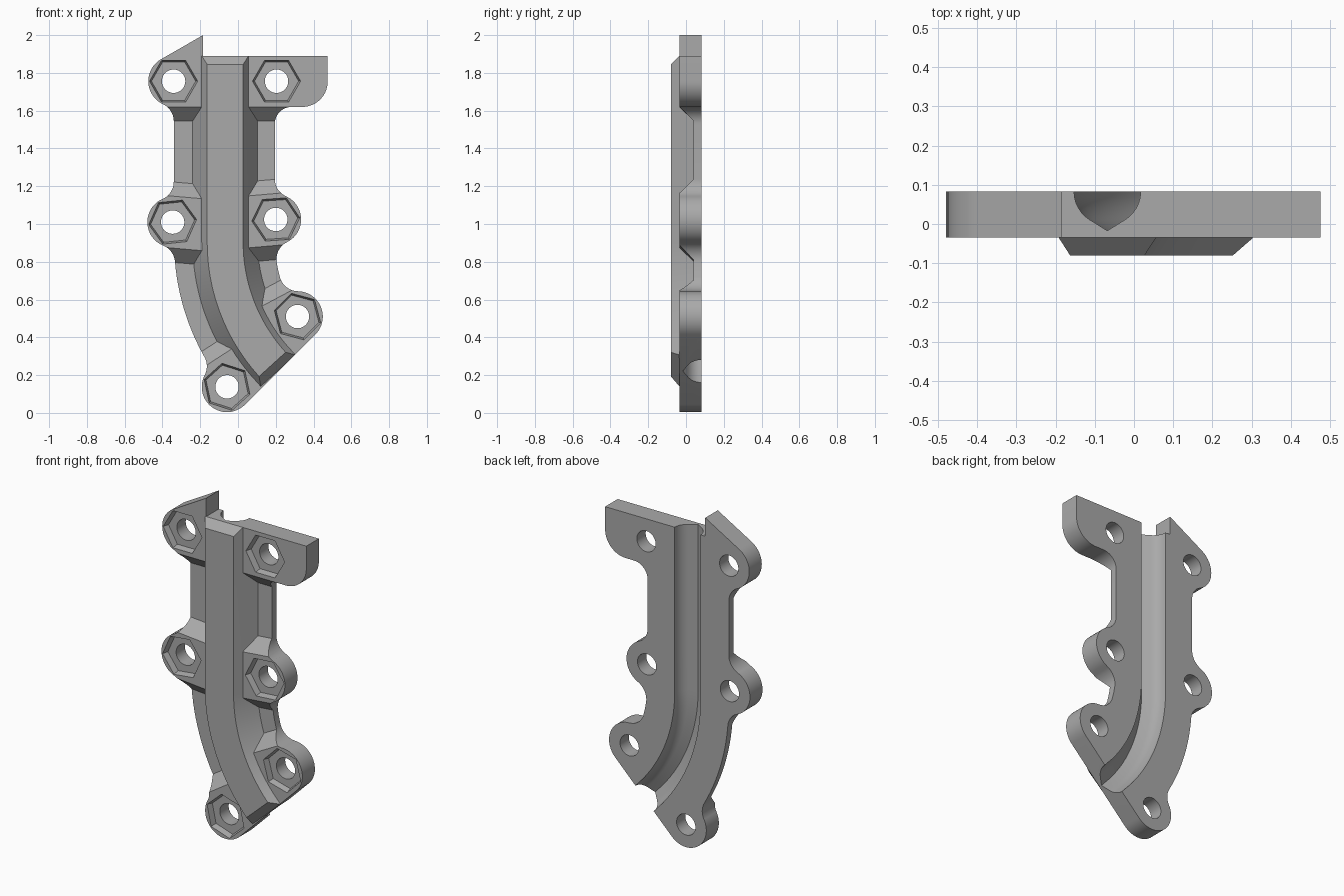
import bpy, bmesh, math
from math import cos, sin, radians
from mathutils import Matrix, Vector

if "Cube" in bpy.data.objects:
    bpy.data.objects.remove(bpy.data.objects["Cube"])

BACK, FLANGE, PAD, RIDGE = 0.083, 0.04, -0.035, -0.08   # depth levels along y
LOBE, FILLET, HOLE = 0.134, 0.1, 0.062
BEND, BEND_R = (0.892, 0.903), 0.96                     # centre line of the channel

# Bolt positions: centre, hex turn, pad tilt, pad reach above and below
A, B, C = (-0.341, 1.756), (0.204, 1.756), (-0.346, 1.01)
D, E, F = (0.20, 1.024), (0.315, 0.51), (-0.058, 0.138)
BOLTS = [(A, 0, 0, 0.5, 0.136), (B, 0, 0, 0.5, 0.136),
         (C, 6, -5, 0.137, 0.137), (D, 4, 5, 0.137, 0.137),
         (E, -15, 28, 0.137, 0.4), (F, -18, 33, 0.155, 0.4)]


def make(name, bm):
    bmesh.ops.recalc_face_normals(bm, faces=bm.faces)
    mesh = bpy.data.meshes.new(name)
    bm.to_mesh(mesh)
    bm.free()
    obj = bpy.data.objects.new(name, mesh)
    bpy.context.collection.objects.link(obj)
    return obj


def loft(name, rings):
    """Skin a list of closed rings and cap both ends."""
    bm = bmesh.new()
    rows = [[bm.verts.new(p) for p in ring] for ring in rings]
    for a, b in zip(rows, rows[1:]):
        for i in range(len(a)):
            j = (i + 1) % len(a)
            bm.faces.new((a[i], a[j], b[j], b[i]))
    bm.faces.new(rows[0])
    bm.faces.new(rows[-1])
    return make(name, bm)


def arc(centre, r, start, end, step=6):
    n = max(2, round(abs(end - start) / step))
    angles = [radians(start + (end - start) * i / n) for i in range(n + 1)]
    return [(centre[0] + r * cos(a), centre[1] + r * sin(a)) for a in angles]


def sweep(name, profile):
    """Sweep (offset, y, end extension) points along the channel path."""
    x0 = BEND[0] - BEND_R
    frames = [(Vector((x0, 0, 1.845)), 180)]
    steps = 24
    for i in range(steps + 1):
        ang = 180 + 42.3 * i / steps
        a = radians(ang)
        frames.append((Vector((BEND[0] + BEND_R * cos(a), 0, BEND[1] + BEND_R * sin(a))), ang))
    rings = []
    for k, (pos, ang) in enumerate(frames):
        a = radians(ang)
        side, ahead = Vector((cos(a), 0, sin(a))), Vector((-sin(a), 0, cos(a)))
        sign = -1 if k == 0 else (1 if k == len(frames) - 1 else 0)
        rings.append([pos + side * w + Vector((0, y, 0)) + ahead * (e * sign)
                      for w, y, e in profile])
    return loft(name, rings)


def tapered(name, centre, n, turn, r0, r1, y0, y1):
    """Round or hexagonal cutter along y."""
    def ring(r, y):
        return [(centre[0] + r * cos(radians(turn + 360 * i / n)), y,
                 centre[1] + r * sin(radians(turn + 360 * i / n))) for i in range(n)]
    return loft(name, [ring(r0, y0), ring(r1, y1)])


def combine(obj, other, operation):
    mod = obj.modifiers.new(operation, 'BOOLEAN')
    mod.operation, mod.solver, mod.object = operation, 'EXACT', other
    bpy.context.view_layer.update()
    graph = bpy.context.evaluated_depsgraph_get()
    mesh = bpy.data.meshes.new_from_object(obj.evaluated_get(graph))
    obj.modifiers.clear()
    obj.data = mesh
    bpy.data.objects.remove(other)


# Thin flange slab, trimmed to the outline later
bm = bmesh.new()
bmesh.ops.create_cube(bm, size=1, matrix=Matrix.Translation((0, FLANGE + 0.1, 1))
                      @ Matrix.Diagonal((2, 0.2, 3, 1)))
body = make("channel_bracket", bm)

# Sloped bolt pads
DEEP = 0.06
for centre, turn, tilt, up, down in BOLTS:
    t = radians(tilt)
    along, across = Vector((cos(t), 0, sin(t))), Vector((-sin(t), 0, cos(t)))
    origin = Vector((centre[0], 0, centre[1]))
    out = -1 if centre in (A, C, F) else 1
    spread = DEEP - PAD
    section = [(up, PAD), (-down, PAD), (-down - spread, DEEP), (up + spread, DEEP)]
    pad = loft("pad", [[origin + along * (out * d) + across * s + Vector((0, y, 0))
                        for s, y in section] for d in (-0.25, 0.32)])
    combine(body, pad, 'UNION')

# Raised ridge with bevelled ends
drop = DEEP - RIDGE
ridge = sweep("ridge", [(-0.095, RIDGE, 0), (0.095, RIDGE, 0),
                        (0.185, DEEP, drop), (-0.185, DEEP, drop)])
combine(body, ridge, 'UNION')

# Outline: lobes joined by concave fillets and curved flange edges
inner, outer = BEND_R - 0.265, BEND_R + 0.27
outline = (arc(E, LOBE, -45, 89) + arc((0.3185, 0.744), FILLET, 269, 195.5)
           + arc(BEND, inner, 195, 189, 2)
           + arc((0.3037, 0.814), FILLET, 188.6, 116.3) + arc(D, LOBE, -63, 66)
           + arc((0.295, 1.238), FILLET, 246, 180)
           + arc((0.285, 1.53), 0.09, 180, 90)
           + arc((0.34, 1.755), 0.135, -90, 0)
           + [(0.475, 1.89), (-0.185, 1.89), (-0.185, 2.0)]
           + arc(A, LOBE, 120, 245) + arc((-0.44, 1.544), FILLET, 64.5, 0)
           + arc((-0.44, 1.224), FILLET, 0, -66) + arc(C, LOBE, 114, 248)
           + arc((-0.4334, 0.793), FILLET, 67.5, 4.7)
           + arc(BEND, outer, 185, 209.3, 2)
           + arc((-0.265, 0.247), FILLET, 29.6, -27.5) + arc(F, LOBE, 152.5, 315))
trim = loft("outline", [[(x, y, z) for x, z in outline] for y in (-0.2, BACK)])
combine(body, trim, 'INTERSECT')

# Pointed round groove along the back
GROOVE = 0.085
half = [(GROOVE * cos(radians(a)), BACK - GROOVE * sin(radians(a)))
        for a in (0, 10, 20, 30, 40, 50, 58)]
section = ([(GROOVE, BACK + 0.1)] + half + [(0, BACK - 0.1)]
           + [(-w, y) for w, y in reversed(half)] + [(-GROOVE, BACK + 0.1)])
combine(body, sweep("groove", [(w, y, 0.25) for w, y in section]), 'DIFFERENCE')

# Bolt holes and hexagonal nut seats
for centre, turn, *_ in BOLTS:
    combine(body, tapered("hole", centre, 40, 0, HOLE, HOLE, -0.3, 0.3), 'DIFFERENCE')
    combine(body, tapered("seat", centre, 6, turn, 0.129, 0.117, PAD - 0.005, 0.0), 'DIFFERENCE')

# Plain grey finish
grey = bpy.data.materials.new("plain_grey")
grey.use_nodes = True
colour = (0.4, 0.4, 0.4, 1)
grey.diffuse_color = colour
grey.node_tree.nodes["Principled BSDF"].inputs["Base Color"].default_value = colour
body.data.materials.clear()
body.data.materials.append(grey)
for face in body.data.polygons:
    face.material_index = 0

bpy.ops.object.select_all(action='DESELECT')
body.select_set(True)
bpy.context.view_layer.objects.active = body
bpy.ops.object.shade_smooth_by_angle(angle=radians(25))
